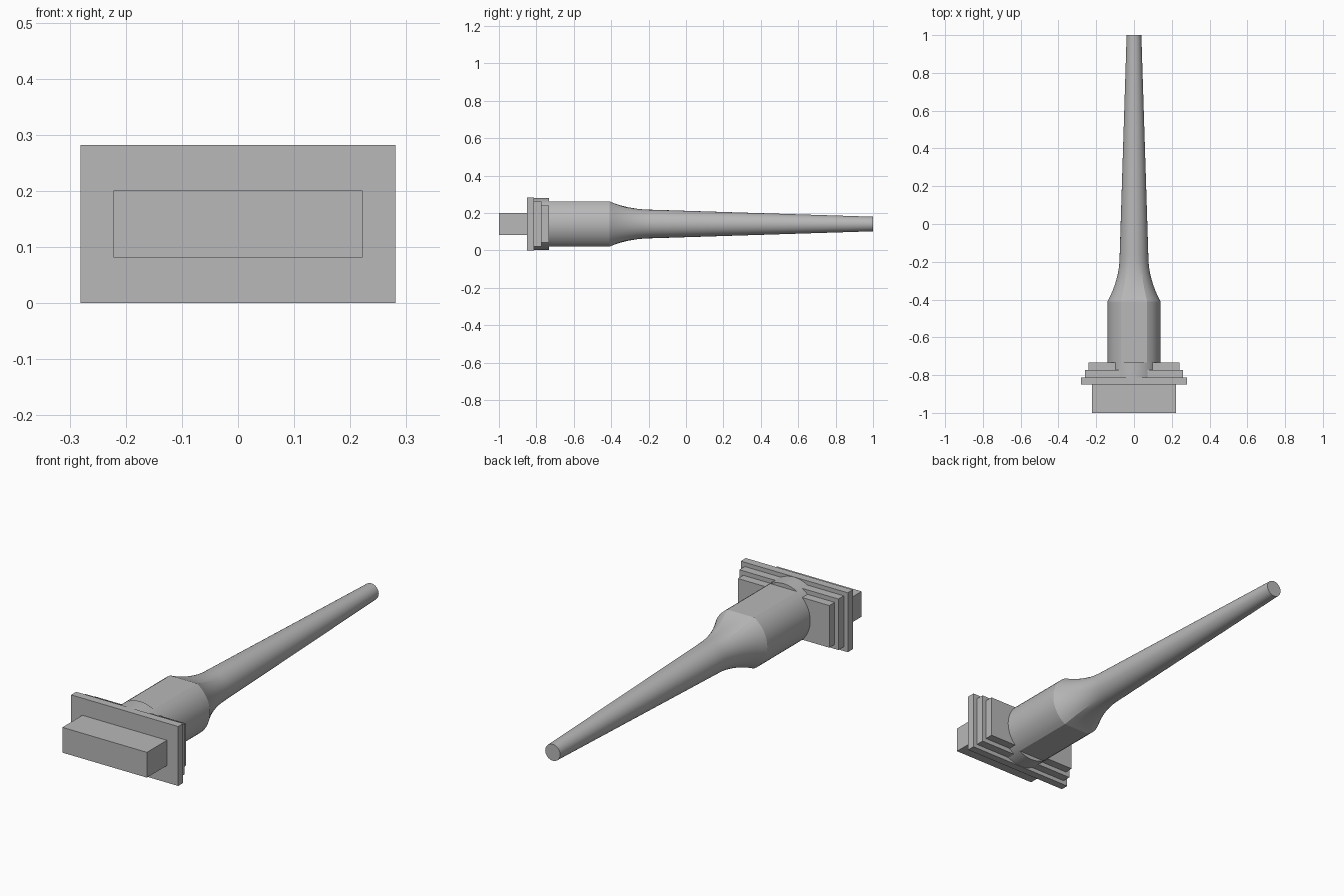
import bpy, bmesh, math

if "Cube" in bpy.data.objects:
    bpy.data.objects.remove(bpy.data.objects["Cube"])

AXIS_Z = 0.141
RADIUS = 0.14
SIDES = 48

grey = bpy.data.materials.new("plain_grey")
grey.use_nodes = True
grey.diffuse_color = (0.48, 0.48, 0.48, 1)
grey.node_tree.nodes["Principled BSDF"].inputs["Base Color"].default_value = grey.diffuse_color


def finish(name, bm):
    bmesh.ops.recalc_face_normals(bm, faces=bm.faces)
    mesh = bpy.data.meshes.new(name)
    bm.to_mesh(mesh)
    bm.free()
    mesh.materials.append(grey)
    obj = bpy.data.objects.new(name, mesh)
    bpy.context.collection.objects.link(obj)
    return obj


def box(name, half_x, half_z, y0, y1):
    bm = bmesh.new()
    bmesh.ops.create_cube(bm, size=1)
    for v in bm.verts:
        v.co = (v.co.x * 2 * half_x, (y0 + y1) / 2 + v.co.y * (y1 - y0),
                AXIS_Z + v.co.z * 2 * half_z)
    return finish(name, bm)


def loft(name, stations):
    """Skin rings along y; each station is (y, radius, roundness)."""
    bm = bmesh.new()
    rings = []
    for y, r, roundness in stations:
        flat = r * math.sin(math.pi / 3)
        ring = []
        for i in range(SIDES):
            a = math.tau * i / SIDES
            z = r * math.sin(a)
            clipped = max(-flat, min(flat, z))
            z = clipped + (z - clipped) * roundness
            ring.append(bm.verts.new((r * math.cos(a), y, AXIS_Z + z)))
        rings.append(ring)
    for a, b in zip(rings, rings[1:]):
        for i in range(SIDES):
            j = (i + 1) % SIDES
            bm.faces.new((a[i], a[j], b[j], b[i]))
    bm.faces.new(rings[0])
    bm.faces.new(rings[-1])
    obj = finish(name, bm)
    bpy.ops.object.select_all(action='DESELECT')
    obj.select_set(True)
    bpy.context.view_layer.objects.active = obj
    bpy.ops.object.shade_smooth_by_angle(angle=math.radians(15))
    return obj


# Front block and the stepped flange behind it
box("front_block", 0.222, 0.06, -1, -0.85)
box("flange_plate", 0.281, 0.141, -0.85, -0.812)
box("flange_middle_step", 0.26, 0.121, -0.812, -0.772)
box("flange_back_step", 0.24, 0.1, -0.772, -0.732)

# Round collar through the steps
loft("collar", [(-0.812, RADIUS, 1), (-0.732, RADIUS, 1)])

# Body with flats above and below, flaring into the long tapered shaft
START, END, NECK = -0.41, -0.17, 0.076
stations = [(-0.732, RADIUS, 0)]
for k in range(9):
    t = k / 8
    stations.append((START + (END - START) * t,
                     NECK + (RADIUS - NECK) * (1 - t) ** 2,
                     t * t * (3 - 2 * t)))
stations.append((1, 0.039, 1))
loft("body_and_shaft", stations)
